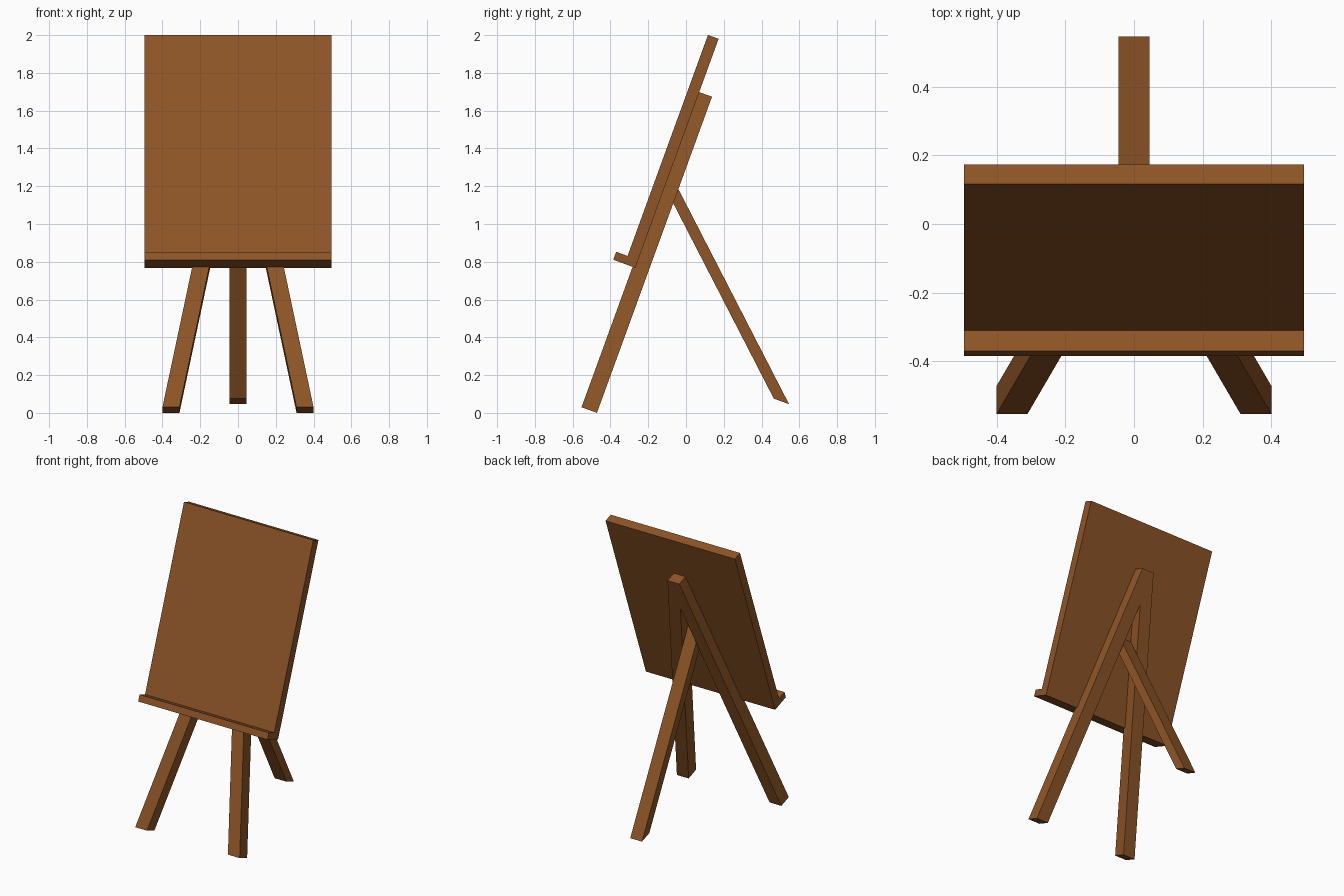
import bpy, bmesh, math

if "Cube" in bpy.data.objects:
    bpy.data.objects.remove(bpy.data.objects["Cube"])

TILT = math.radians(20)
S, C = math.sin(TILT), math.cos(TILT)

wood = bpy.data.materials.new("wood")
wood.diffuse_color = (0.27, 0.09, 0.02, 1)
wood.use_nodes = True
wood.node_tree.nodes["Principled BSDF"].inputs["Base Color"].default_value = wood.diffuse_color


def place(x, w, v):
    """Easel frame (w = depth through the board, v = up along it) to world."""
    return (x, v * S + w * C, v * C - w * S)


def prism(name, ring_a, ring_b):
    """Solid between two matching rings of (x, w, v) points."""
    bm = bmesh.new()
    a = [bm.verts.new(place(*p)) for p in ring_a]
    b = [bm.verts.new(place(*p)) for p in ring_b]
    n = len(a)
    bm.faces.new(a)
    bm.faces.new(b[::-1])
    for i in range(n):
        bm.faces.new((a[i], b[i], b[(i + 1) % n], a[(i + 1) % n]))
    bmesh.ops.recalc_face_normals(bm, faces=bm.faces)
    mesh = bpy.data.meshes.new(name)
    bm.to_mesh(mesh)
    bm.free()
    mesh.materials.append(wood)
    obj = bpy.data.objects.new(name, mesh)
    bpy.context.collection.objects.link(obj)
    return obj


def extrude_x(name, half, profile):
    """Side profile of (w, v) points extruded across x."""
    return prism(name, [(-half, *p) for p in profile], [(half, *p) for p in profile])


def rect(a0, a1, b0, b1):
    return [(a0, b0), (a1, b0), (a1, b1), (a0, b1)]


# Board and the ledge along its lower edge
extrude_x("board", 0.495, rect(-0.575, -0.515, 0.63, 1.92))
extrude_x("ledge", 0.495, rect(-0.639, -0.575, 0.63, 0.675))

# Splayed front legs meeting at the top
for side, name in ((-1, "front_leg_left"), (1, "front_leg_right")):
    ends = []
    for x, v in ((0.355 * side, -0.161), (0, 1.62)):
        ends.append([(x + dx, w, v) for dx, w in rect(-0.045, 0.045, -0.53, -0.443)])
    prism(name, *ends)

# Rear leg, running up between the front legs into the board
extrude_x("rear_leg", 0.045, [(0.411, 0.23), (0.497, 0.23), (-0.53, 1.18), (-0.53, 1.10)])
